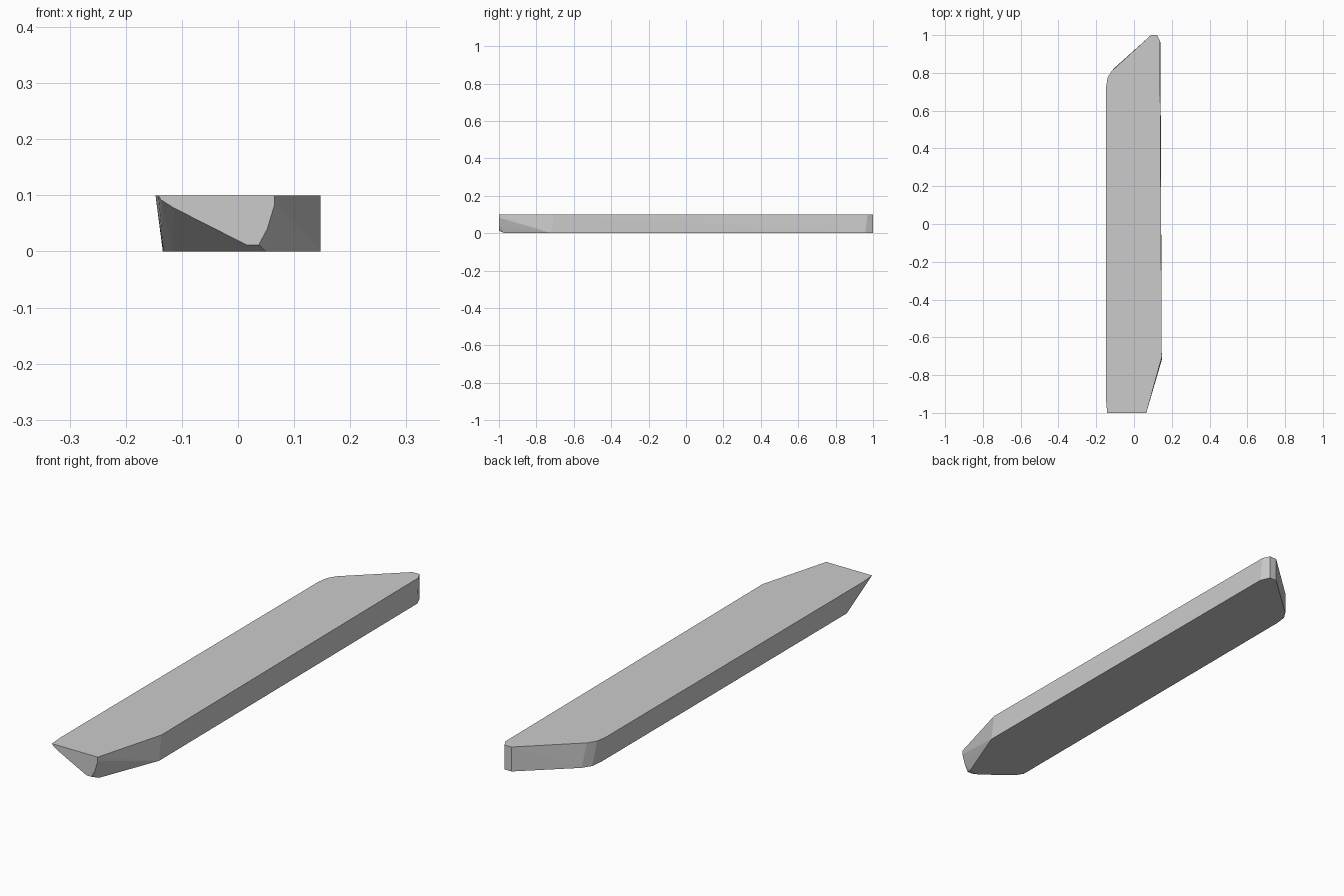
import bpy, bmesh, math

if "Cube" in bpy.data.objects:
    bpy.data.objects.remove(bpy.data.objects["Cube"])

# Outline of the flat top (x, y)
top = [(-0.147, -0.94), (-0.142, -1.0), (0.065, -1.0), (0.147, -0.705),
       (0.137, 0.97), (0.122, 1.0), (0.09, 1.0),
       (-0.118, 0.81), (-0.14, 0.775), (-0.147, 0.73)]

# Outline of the underside (x, y), narrower and pointed at the front
bottom = [(-0.133, -0.85), (-0.115, -0.88), (0.0, -0.97), (0.05, -0.97),
          (0.147, -0.72), (0.14, 0.96), (0.122, 1.0), (0.09, 1.0),
          (-0.105, 0.825), (-0.128, 0.79), (-0.134, 0.74)]

# Lower edge of the upright front facet (x, z)
nose = [(-0.137, 0.092), (-0.115, 0.078), (0.015, 0.012),
        (0.037, 0.012), (0.052, 0.04), (0.065, 0.083)]

points = [(x, y, 0.1) for x, y in top]
points += [(x, y, 0.0) for x, y in bottom]
points += [(x, -1.0, z) for x, z in nose]

# Wrap the outlines in one closed faceted slab
bm = bmesh.new()
for p in points:
    bm.verts.new(p)
hull = bmesh.ops.convex_hull(bm, input=bm.verts[:])
unused = [v for v in bm.verts if not v.link_faces]
bmesh.ops.delete(bm, geom=unused, context='VERTS')
bmesh.ops.dissolve_limit(bm, angle_limit=math.radians(0.5),
                         verts=bm.verts[:], edges=bm.edges[:])
bmesh.ops.recalc_face_normals(bm, faces=bm.faces[:])

mesh = bpy.data.meshes.new("faceted_slab")
bm.to_mesh(mesh)
bm.free()
slab = bpy.data.objects.new("faceted_slab", mesh)
bpy.context.collection.objects.link(slab)
